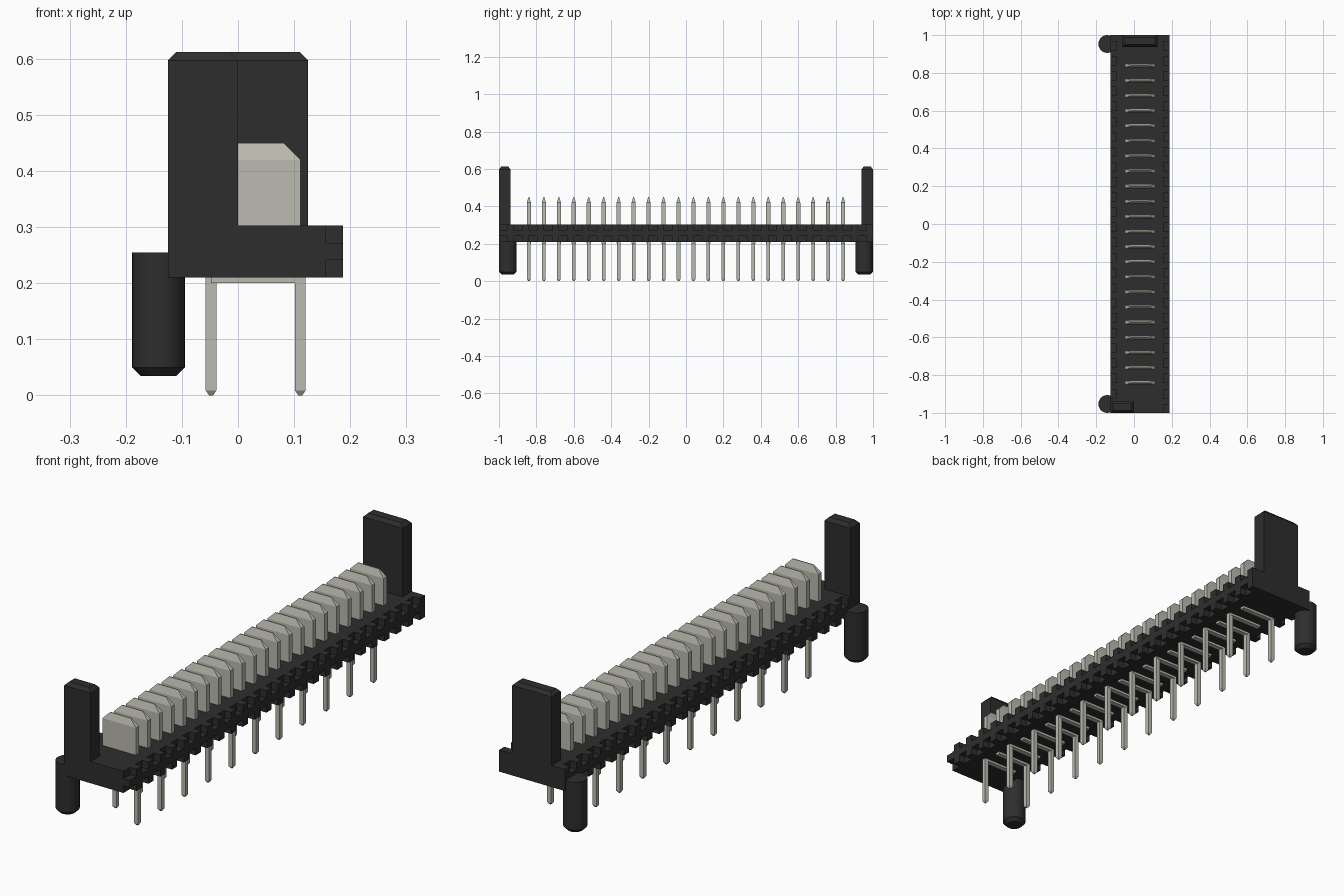
import bpy
import bmesh

cube = bpy.data.objects.get("Cube")
if cube:
    bpy.data.objects.remove(cube)


def material(name, color):
    m = bpy.data.materials.new(name)
    m.use_nodes = True
    m.diffuse_color = color
    m.node_tree.nodes["Principled BSDF"].inputs["Base Color"].default_value = color
    return m


black = material("black plastic", (0.027, 0.027, 0.027, 1))
metal = material("tin metal", (0.5, 0.5, 0.44, 1))


def finish(name, bm, mat):
    bmesh.ops.recalc_face_normals(bm, faces=bm.faces)
    mesh = bpy.data.meshes.new(name)
    bm.to_mesh(mesh)
    bm.free()
    mesh.materials.append(mat)
    obj = bpy.data.objects.new(name, mesh)
    bpy.context.collection.objects.link(obj)
    return obj


def loft(bm, rings):
    """Skin a stack of matching rings and cap both ends."""
    rings = [[bm.verts.new(p) for p in ring] for ring in rings]
    for low, high in zip(rings, rings[1:]):
        for i in range(len(low)):
            j = (i + 1) % len(low)
            bm.faces.new((low[i], low[j], high[j], high[i]))
    bm.faces.new(rings[0][::-1])
    bm.faces.new(rings[-1])


def rect(x0, x1, y0, y1, z, inset_x=0, inset_y=0):
    x0, x1, y0, y1 = x0 + inset_x, x1 - inset_x, y0 + inset_y, y1 - inset_y
    return [(x0, y0, z), (x1, y0, z), (x1, y1, z), (x0, y1, z)]


# Housing: plain middle slab between two slabs with notched long edges
LEFT, RIGHT, BASE, TOP = -0.125, 0.1875, 0.21, 0.303
PITCH, NOTCH, STEP = 0.08, 0.045, 0.031


def notched_outline():
    right = []
    left = [(LEFT, -1)]
    for k in range(25):
        a = -1 + k * PITCH
        b = a + NOTCH
        right += [(RIGHT - STEP, a), (RIGHT - STEP, b), (RIGHT, b), (RIGHT, a + PITCH)]
        if k:
            left += [(LEFT, a), (LEFT + STEP, a), (LEFT + STEP, b), (LEFT, b)]
    left.append((LEFT, 1))
    return right + left[::-1]


bm = bmesh.new()
outline = notched_outline()
for z0, z1 in ((BASE, BASE + STEP), (TOP - STEP, TOP)):
    loft(bm, [[(x, y, z) for x, y in outline] for z in (z0, z1)])
loft(bm, [rect(LEFT, RIGHT, -1, 1, z) for z in (BASE + STEP, TOP - STEP)])
finish("housing", bm, black)

# Upright guide posts with chamfered tops
for name, x0, x1, y0, y1 in (("front_post", -0.125, 0, -1, -0.938),
                             ("back_post", -0.0625, 0.125, 0.938, 1)):
    bm = bmesh.new()
    loft(bm, [rect(x0, x1, y0, y1, 0.29), rect(x0, x1, y0, y1, 0.597),
              rect(x0, x1, y0, y1, 0.612, 0.015, 0.012)])
    finish(name, bm, black)

# Round locating pegs with a chamfered lower end
for name, y in (("front_peg", -0.953), ("back_peg", 0.953)):
    bpy.ops.mesh.primitive_cylinder_add(vertices=32, radius=0.047, depth=0.22,
                                        location=(-0.1415, y, 0.145))
    peg = bpy.context.object
    peg.name = name
    peg.data.materials.append(black)
    bm = bmesh.new()
    bm.from_mesh(peg.data)
    rim = [e for e in bm.edges if all(v.co.z < 0 for v in e.verts)]
    bmesh.ops.bevel(bm, geom=rim, offset=0.015, segments=1, affect='EDGES')
    bm.to_mesh(peg.data)
    bm.free()
    bpy.ops.object.shade_smooth_by_angle()

# Contact blades, each with one solder leg on alternating sides
blades, legs = bmesh.new(), bmesh.new()
for i in range(22):
    y = -0.84 + i * PITCH
    loft(blades, [rect(-0.048, 0.111, y - 0.011, y + 0.011, 0.2),
                  rect(-0.048, 0.111, y - 0.011, y + 0.011, 0.42),
                  rect(-0.048, 0.111, y - 0.011, y + 0.011, 0.45, 0.03, 0.009)])
    x = 0.111 if i % 2 == 0 else -0.048
    box = (x - 0.0095, x + 0.0095, y - 0.0095, y + 0.0095)
    loft(legs, [rect(*box, 0, 0.006, 0.006), rect(*box, 0.009), rect(*box, 0.215)])
finish("contact_blades", blades, metal)
finish("solder_legs", legs, metal)
